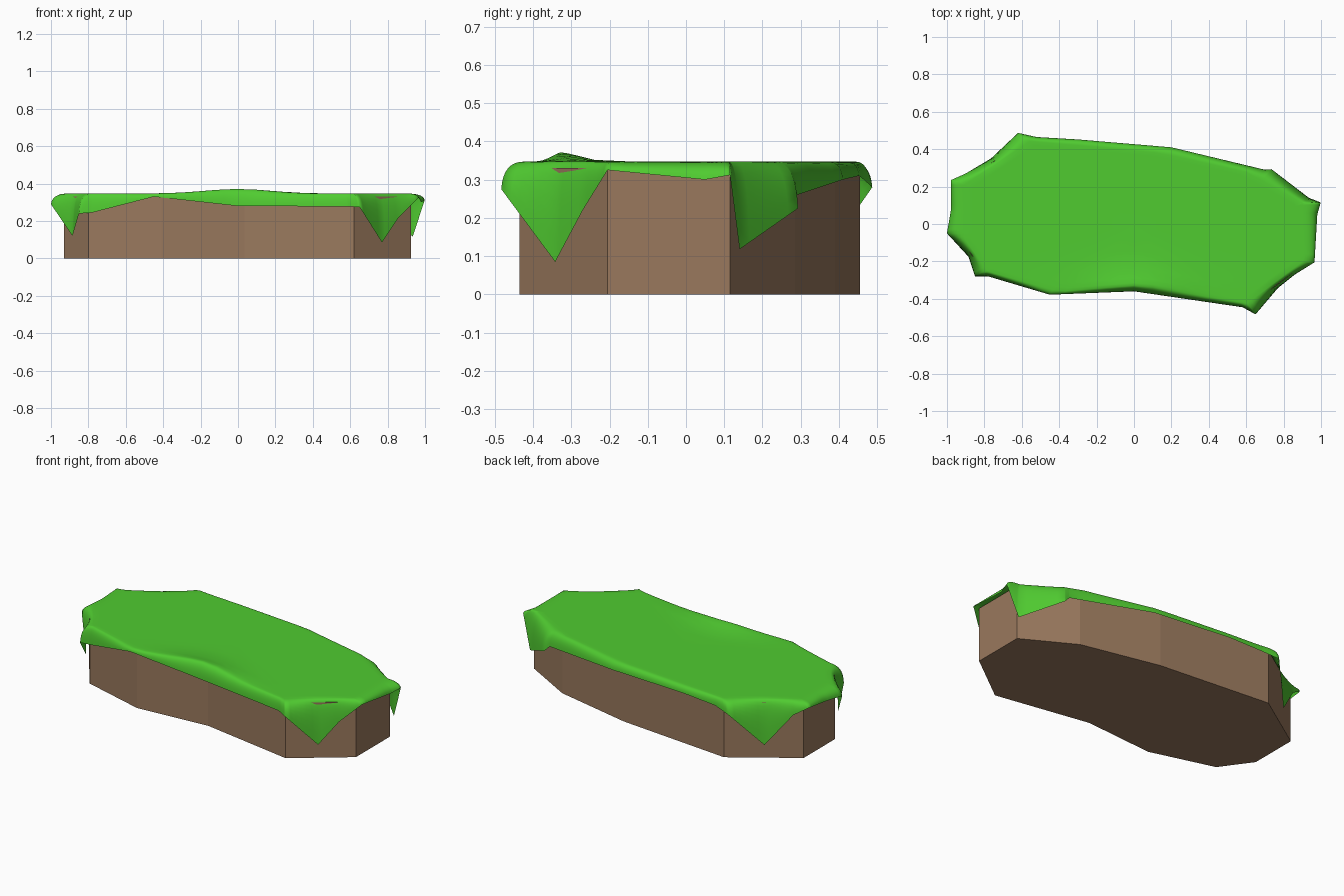
import bpy, bmesh, math
from mathutils import Vector

if "Cube" in bpy.data.objects:
    bpy.data.objects.remove(bpy.data.objects["Cube"])

def material(name, rgb):
    m = bpy.data.materials.new(name)
    m.diffuse_color = (*rgb, 1)
    m.use_nodes = True
    m.node_tree.nodes["Principled BSDF"].inputs["Base Color"].default_value = m.diffuse_color
    return m

def add_object(name, bm, mat):
    bmesh.ops.recalc_face_normals(bm, faces=bm.faces)
    me = bpy.data.meshes.new(name)
    bm.to_mesh(me)
    bm.free()
    me.materials.append(mat)
    ob = bpy.data.objects.new(name, me)
    bpy.context.collection.objects.link(ob)
    return ob

# Earth block: extruded irregular outline
outline = [(.925, -.205), (.925, .115), (.62, .285), (.14, .39), (-.57, .455), (-.93, .215),
           (-.93, -.08), (-.80, -.26), (-.41, -.37), (.035, -.335), (.62, -.435)]
bm = bmesh.new()
base = bm.faces.new([bm.verts.new((x, y, 0)) for x, y in outline])
top = bmesh.ops.extrude_face_region(bm, geom=[base])["geom"]
bmesh.ops.translate(bm, vec=(0, 0, .33), verts=[g for g in top if isinstance(g, bmesh.types.BMVert)])
add_object("earth_block", bm, material("earth", (.32, .19, .11)))

# Grass sheet: hem points run round the block, with four hanging corners
hem = [(.965, -.205, .325), (.98, .05, .30), (.998, .115, .312), (.935, .14, .118), (.735, .293, .225),
       (.70, .29, .26), (.20, .41, .30), (-.3, .452, .31), (-.52, .465, .30), (-.62, .487, .28),
       (-.765, .35, .085), (-.90, .27, .27), (-.978, .235, .32), (-.978, .08, .30), (-1.0, -.05, .29),
       (-.885, -.175, .12), (-.85, -.28, .24), (-.78, -.28, .245), (-.45, -.378, .33), (0, -.36, .28),
       (.58, -.445, .278), (.65, -.483, .275), (.77, -.342, .085), (.86, -.27, .22)]
TOP, SEG = .347, 6

def nearest(p):
    best = None
    for i, a in enumerate(outline):
        a, b = Vector(a), Vector(outline[(i + 1) % len(outline)])
        t = max(0, min(1, (p - a).dot(b - a) / (b - a).length_squared))
        q = a.lerp(b, t)
        if best is None or (q - p).length < (best - p).length:
            best = q
    return best

def bump(x, y):
    # raised ripple along the middle of the front edge
    return .024 * math.exp(-(x / .25) ** 2 - ((y + .33) / .07) ** 2)

def column(h):
    rim = nearest(h.xy)
    pts = []
    for s in (.4, .7, .85, .93):
        x, y = rim * s
        pts.append(Vector((x, y, TOP + bump(x, y))))
    start = Vector((*(rim * .975), TOP))
    bend = Vector((*rim.lerp(h.xy, .9), TOP))
    for k in range(9):
        t = k / 8
        p = start * (1 - t) ** 2 + bend * 2 * t * (1 - t) + h * t * t
        p.z += bump(p.x, p.y) * (1 - t)
        pts.append(p)
    return pts

bm = bmesh.new()
cols = []
for i, a in enumerate(hem):
    a, b = Vector(a), Vector(hem[(i + 1) % len(hem)])
    for k in range(SEG):
        cols.append([bm.verts.new(p) for p in column(a.lerp(b, k / SEG))])
centre = bm.verts.new((0, 0, TOP))
for i, c in enumerate(cols):
    d = cols[(i + 1) % len(cols)]
    bm.faces.new((centre, c[0], d[0]))
    for j in range(len(c) - 1):
        bm.faces.new((c[j], c[j + 1], d[j + 1], d[j]))
sheet = add_object("grass_sheet", bm, material("grass", (.08, .60, .03)))
for p in sheet.data.polygons:
    p.use_smooth = True
